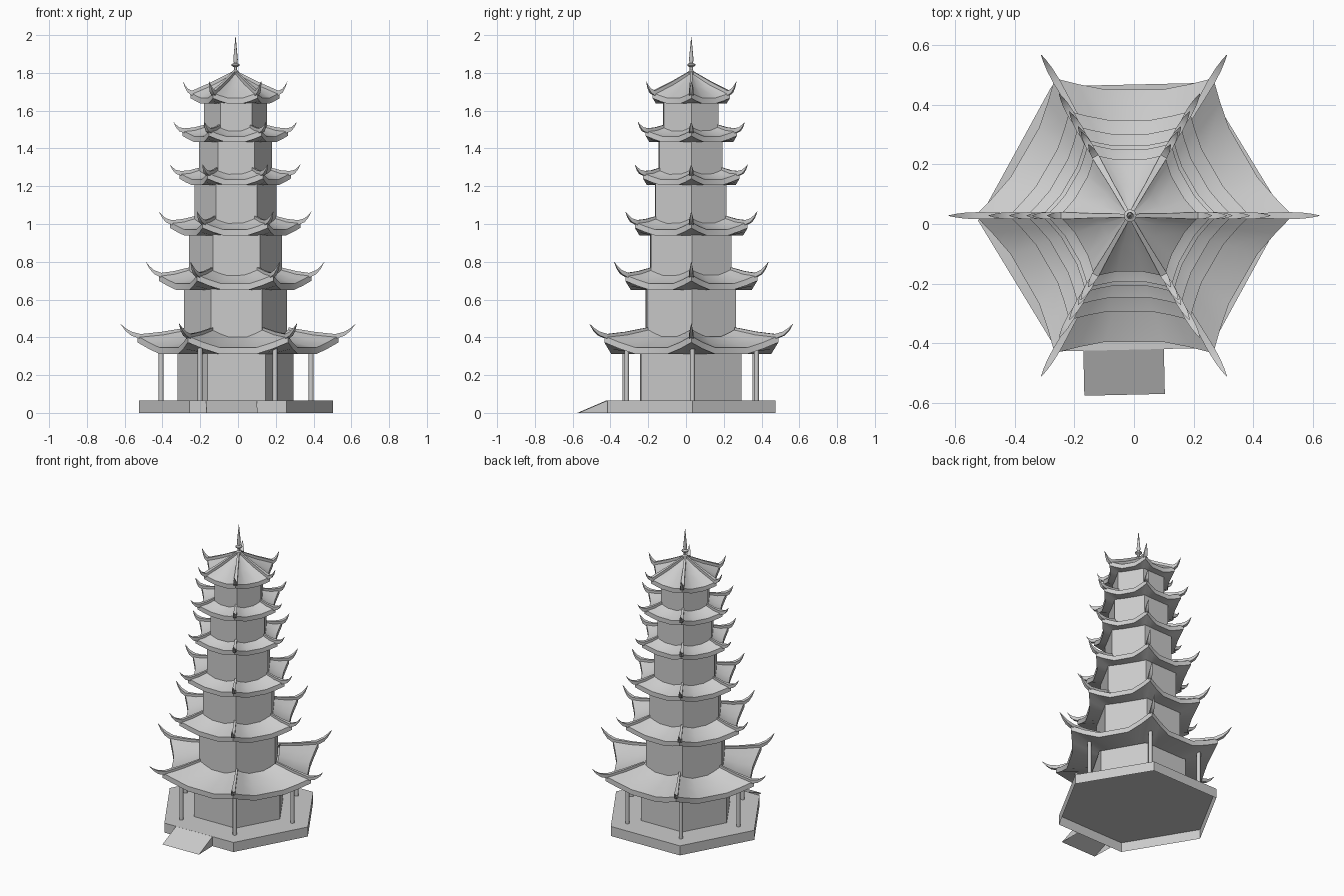
import bpy, bmesh, math
from mathutils import Vector

cube = bpy.data.objects.get("Cube")
if cube:
    bpy.data.objects.remove(cube)

CX, WALL_Y, ROOF_Y = -0.013, 0.025, 0.028
COS30 = math.cos(math.pi / 6)
TWIST = math.radians(1.3)

stone = bpy.data.materials.new("pale grey stone")
stone.use_nodes = True
stone.diffuse_color = (0.6, 0.6, 0.6, 1)
stone.node_tree.nodes["Principled BSDF"].inputs["Base Color"].default_value = (0.6, 0.6, 0.6, 1)


def finish(name, bm, loc, smooth=0, turn=0):
    bmesh.ops.recalc_face_normals(bm, faces=bm.faces)
    mesh = bpy.data.meshes.new(name)
    bm.to_mesh(mesh)
    bm.free()
    mesh.materials.append(stone)
    ob = bpy.data.objects.new(name, mesh)
    bpy.context.collection.objects.link(ob)
    ob.location = loc
    ob.rotation_euler.z = turn
    if smooth:
        bpy.ops.object.select_all(action='DESELECT')
        ob.select_set(True)
        bpy.context.view_layer.objects.active = ob
        bpy.ops.object.shade_smooth_by_angle(angle=math.radians(smooth))
    return ob


def loft(bm, rings, caps=()):
    """Join closed rings of points with quads; caps lists ring indices to fill."""
    loops = [[bm.verts.new(p) for p in ring] for ring in rings]
    n = len(loops[0])
    for a, b in zip(loops, loops[1:]):
        for i in range(n):
            j = (i + 1) % n
            bm.faces.new((a[i], a[j], b[j], b[i]))
    for c in caps:
        bm.faces.new(loops[c])


def circle(r, z, n):
    return [(r * math.cos(math.tau * i / n), r * math.sin(math.tau * i / n), z)
            for i in range(n)]


def turned(name, profile, n, loc, smooth=0):
    """Upright prism or turned shape, open at the foot."""
    bm = bmesh.new()
    loft(bm, [circle(r, z, n) for r, z in profile], caps=[-1])
    return finish(name, bm, loc, smooth, TWIST)


def eave_ring(corner_r, mid_apothem, z, rise):
    """Six-sided ring that bows inward and dips in the middle of each side."""
    ring = []
    for side in range(6):
        ang = math.radians(30 + 60 * side)
        out = Vector((math.cos(ang), math.sin(ang), 0))
        along = Vector((-out.y, out.x, 0))
        for s in (-1, -0.7, -0.36, 0.36, 0.7):
            f = max(0, (abs(s) - 0.36) / 0.64) ** 1.2
            apothem = mid_apothem + (corner_r * COS30 - mid_apothem) * f
            ring.append(out * apothem + along * (s * corner_r / 2) + Vector((0, 0, z + rise * f)))
    return ring


def roof(name, tip_r, tip_z, eave_z, inner_r, inner_z, wall_r, cx):
    corner_r, mid_a = tip_r * 0.855, tip_r * 0.68
    rise, soffit_z = tip_r * 0.1, eave_z - 0.026 - tip_r * 0.013
    in_rise = rise * 0.6 if inner_r > 0.05 else 0
    half_r = (corner_r + inner_r) / 2
    half_a = (mid_a + inner_r * COS30) / 2
    half_z = (eave_z + inner_z) / 2 - 0.007
    soffit_r = wall_r - 0.006
    bm = bmesh.new()
    loft(bm, [eave_ring(*r) for r in (
        (inner_r, inner_r * COS30, inner_z, in_rise),
        (half_r, half_a, half_z, (rise + in_rise) / 2),
        (corner_r, mid_a, eave_z, rise),
        (corner_r, mid_a, soffit_z, rise),
        (soffit_r, soffit_r * COS30, soffit_z, 0))])
    finish(name, bm, (cx, ROOF_Y, 0), 30)

    # upturned hip ridges: (radius, top height, half width, depth)
    corner_z = eave_z + rise
    lift = tip_z - corner_z
    path = [(inner_r, inner_z + in_rise + 0.010, 0.006, 0.025),
            (half_r, half_z + (rise + in_rise) / 2 + 0.012, 0.008, 0.025),
            (corner_r * 0.97, corner_z + 0.010, 0.012, 0.025),
            (tip_r * 0.91, corner_z + lift * 0.36, 0.010, 0.021),
            (tip_r * 0.96, corner_z + lift * 0.66, 0.006, 0.014),
            (tip_r, tip_z, 0.001, 0.002)]
    bm = bmesh.new()
    for k in range(6):
        ang = math.radians(60 * k)
        out = Vector((math.cos(ang), math.sin(ang), 0))
        side = Vector((-out.y, out.x, 0))
        sections = []
        for r, z, w, d in path:
            sections.append([out * r + side * sx * w + Vector((0, 0, z - dz * d))
                             for sx, dz in ((-1, 0), (1, 0), (1, 1), (-1, 1))])
        loft(bm, sections, caps=(0, -1))
    finish(name + "_hip_ridges", bm, (cx, ROOF_Y, 0), 30)


# base platform, open underneath
turned("base_platform", [(0.513, 0), (0.513, 0.065)], 6, (-0.01, 0.023, 0))

# entrance ramp: a slope with two side cheeks
bm = bmesh.new()
cheeks = [[bm.verts.new(p) for p in ((x, -0.595, 0), (x, -0.443, 0), (x, -0.443, 0.065))]
          for x in (-0.168, 0.102)]
for cheek in cheeks:
    bm.faces.new(cheek)
bm.faces.new((cheeks[0][0], cheeks[1][0], cheeks[1][2], cheeks[0][2]))
finish("entrance_ramp", bm, (-0.012, 0.023, 0), turn=TWIST)

# veranda columns
for k in range(6):
    a = math.radians(60 * k) + TWIST
    turned(f"veranda_column_{k + 1}", [(0.013, 0.065), (0.013, 0.355)], 10,
           (-0.01 + 0.397 * math.cos(a), WALL_Y + 0.397 * math.sin(a), 0), 40)

# storeys from the ground up:
# wall radius, then roof tip radius, tip height, eave height, roof top height
storeys = [
    (0.307, 0.622, 0.472, 0.345, 0.405),
    (0.272, 0.472, 0.800, 0.684, 0.732),
    (0.247, 0.403, 1.066, 0.970, 1.008),
    (0.217, 0.345, 1.315, 1.236, 1.268),
    (0.193, 0.326, 1.540, 1.464, 1.496),
    (0.167, 0.276, 1.755, 1.668, 1.798),
]
floor = 0.065
for i, (wall_r, tip_r, tip_z, eave_z, top_z) in enumerate(storeys):
    turned(f"storey_{i + 1}_walls", [(wall_r, floor), (wall_r, eave_z)], 6, (CX, WALL_Y, 0))
    inner_r = storeys[i + 1][0] - 0.004 if i + 1 < len(storeys) else 0.012
    roof(f"roof_{i + 1}", tip_r, tip_z, eave_z, inner_r, top_z, wall_r,
         0 if i == 0 else CX - 0.002)
    floor = top_z - 0.02

# finial spire with a small collar
turned("finial_spire", [(0.020, 1.775), (0.016, 1.808), (0.009, 1.815), (0.009, 1.830),
                        (0.021, 1.838), (0.021, 1.846), (0.009, 1.852),
                        (0.012, 1.87), (0.001, 1.99)], 12, (CX, ROOF_Y, 0), 30)
